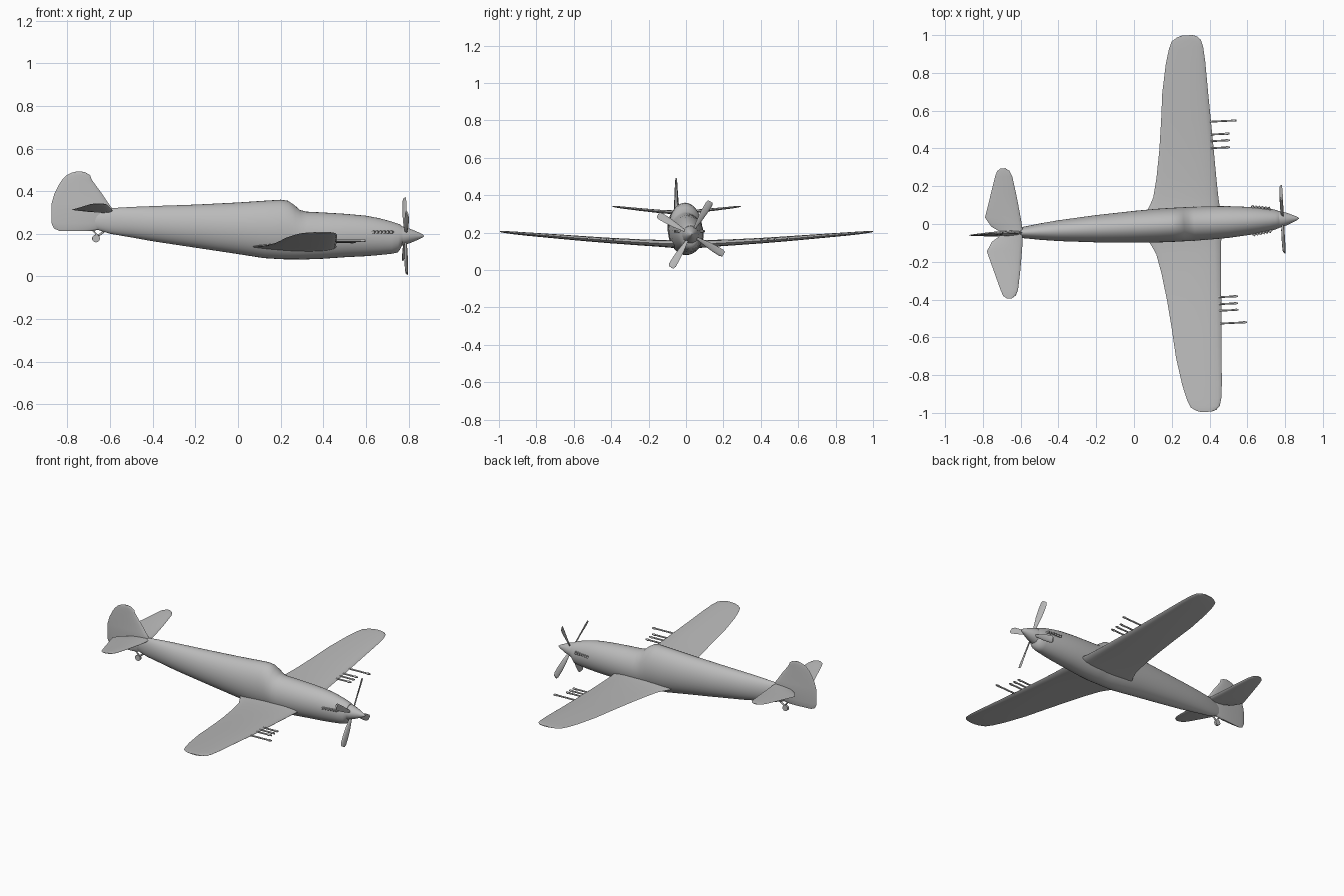
import bpy, bmesh, math
from mathutils import Matrix, Vector

cube = bpy.data.objects.get("Cube")
if cube:
    bpy.data.objects.remove(cube, do_unlink=True)

grey = bpy.data.materials.new("plain grey")
grey.use_nodes = True
grey.diffuse_color = (0.5, 0.5, 0.5, 1)
grey.node_tree.nodes["Principled BSDF"].inputs["Base Color"].default_value = (0.5, 0.5, 0.5, 1)

# The whole aircraft sits slightly yawed
PLACE = Matrix.Translation((0, -0.015, 0)) @ Matrix.Rotation(math.radians(2.95), 4, "Z")


def finish(name, bm, angle=45):
    bmesh.ops.recalc_face_normals(bm, faces=bm.faces)
    mesh = bpy.data.meshes.new(name)
    bm.to_mesh(mesh)
    bm.free()
    mesh.materials.append(grey)
    ob = bpy.data.objects.new(name, mesh)
    bpy.context.collection.objects.link(ob)
    ob.matrix_world = PLACE
    bpy.ops.object.select_all(action="DESELECT")
    ob.select_set(True)
    bpy.context.view_layer.objects.active = ob
    bpy.ops.object.shade_smooth_by_angle(angle=math.radians(angle))
    return ob


def loft(bm, rings):
    """Skin a list of equal point rings and cap both ends."""
    vs = [[bm.verts.new(p) for p in ring] for ring in rings]
    n = len(vs[0])
    for a, b in zip(vs, vs[1:]):
        for i in range(n):
            j = (i + 1) % n
            bm.faces.new((a[i], a[j], b[j], b[i]))
    bm.faces.new(vs[0][::-1])
    bm.faces.new(vs[-1])


def aerofoil(back, front, thick, n=10):
    """Closed section as (chord position, height) pairs."""
    pts = []
    for i in range(2 * n):
        a = math.pi * i / n
        c = (1 + math.cos(a)) / 2
        h = math.sin(a) * (0.35 + 0.65 * c) * thick * 0.62
        pts.append((back + (front - back) * c, h))
    return pts


def tube(bm, a, b, r, n=10, r2=None):
    a, b = Vector(a), Vector(b)
    q = (b - a).to_track_quat("Z", "Y").to_matrix().to_4x4()
    bmesh.ops.create_cone(bm, cap_ends=True, segments=n, radius1=r,
                          radius2=r if r2 is None else r2, depth=(b - a).length,
                          matrix=Matrix.Translation((a + b) / 2) @ q)


def body(name, stations, n=36):
    bm = bmesh.new()
    rings = []
    for x, low, high, half in stations:
        mid, rad = (low + high) / 2, (high - low) / 2
        rings.append([(x, half * math.cos(2 * math.pi * i / n),
                       mid + rad * math.sin(2 * math.pi * i / n)) for i in range(n)])
    loft(bm, rings)
    return finish(name, bm)


# Fuselage with canopy hump: x, bottom, top, half width
body("fuselage", [
    (-0.68, .225, .30, .010), (-0.6, .20, .32, .028), (-0.5, .183, .326, .043),
    (-0.4, .165, .33, .055), (-0.2, .135, .337, .072), (0, .105, .347, .084),
    (.12, .086, .355, .089), (.2, .081, .36, .09), (.235, .08, .355, .09),
    (.265, .08, .335, .09), (.29, .08, .312, .09), (.32, .08, .304, .09),
    (.4, .083, .30, .088), (.5, .09, .294, .084), (.6, .095, .285, .075),
    (.66, .10, .274, .068), (.72, .106, .258, .059), (.75, .112, .248, .052),
    (.762, .128, .243, .047), (.77, .143, .237, .044)])

# Pointed spinner
body("spinner", [(.765, .142, .236, .045), (.79, .15, .23, .04), (.82, .161, .219, .029),
                 (.85, .174, .206, .016), (.866, .182, .198, .008), (.874, .188, .192, .002)])


def flying_surface(name, stations):
    """Mirrored surface: span, trailing x, leading x, z, thickness."""
    bm = bmesh.new()
    full = [(-s[0],) + s[1:] for s in reversed(stations)] + stations
    loft(bm, [[(x, y, z + h) for x, h in aerofoil(back, front, t)]
              for y, back, front, z, t in full])
    return finish(name, bm, 60)


flying_surface("main_wing", [
    (.06, .06, .462, .14, .05), (.10, .085, .457, .141, .045), (.15, .11, .453, .143, .04),
    (.25, .132, .448, .148, .036), (.4, .155, .442, .157, .032), (.55, .172, .435, .168, .029),
    (.7, .186, .428, .18, .025), (.85, .212, .422, .192, .02), (.93, .233, .415, .199, .016),
    (.97, .25, .405, .203, .012), (.99, .28, .385, .205, .009), (.998, .305, .36, .206, .005)])

flying_surface("tailplane", [
    (.005, -.70, -.59, .308, .022), (.04, -.755, -.592, .31, .022), (.09, -.785, -.598, .313, .02),
    (.2, -.752, -.613, .324, .016), (.30, -.722, -.63, .335, .012),
    (.33, -.71, -.643, .339, .009), (.345, -.69, -.665, .341, .004)])

# Fin and rudder: height, trailing x, leading x, thickness
bm = bmesh.new()
loft(bm, [[(x, h, z) for x, h in aerofoil(back, front, t)] for z, back, front, t in [
    (.214, -.84, -.68, .012), (.225, -.865, -.63, .02), (.25, -.876, -.60, .026),
    (.32, -.877, -.592, .03), (.345, -.875, -.61, .026), (.39, -.862, -.64, .02),
    (.43, -.842, -.67, .016), (.455, -.825, -.688, .013), (.475, -.805, -.695, .011),
    (.487, -.78, -.715, .008), (.492, -.76, -.735, .004)]])
finish("fin_and_rudder", bm, 60)

# Four propeller blades, pitched about their own length
bm = bmesh.new()
for k in range(4):
    spin = Matrix.Translation((.787, 0, .19)) @ Matrix.Rotation(math.radians(-31 + 90 * k), 4, "X")
    rings = []
    for r, chord, pitch in [(.03, .014, 45), (.06, .022, 38), (.10, .034, 30),
                            (.15, .041, 24), (.19, .042, 20), (.205, .03, 19)]:
        m = spin @ Matrix.Translation((0, 0, r)) @ Matrix.Rotation(math.radians(90 + pitch), 4, "Z")
        rings.append([m @ Vector((x, h, 0)) for x, h in aerofoil(-chord / 2, chord / 2, .009, 6)])
    loft(bm, rings)
finish("propeller_blades", bm)

# Wing guns: three short barrels and one long one each side
bm = bmesh.new()
for side in (-1, 1):
    for y, tip in ((.395, .53), (.432, .53), (.467, .53), (.535, .572)):
        z = .142 + .048 * y
        tube(bm, (.40, side * y, z), (tip, side * y, z), .005)
        tube(bm, (tip - .022, side * y, z), (tip - .008, side * y, z), .0065)
finish("wing_guns", bm)

# Exhaust stubs along each side of the nose
bm = bmesh.new()
for side in (-1, 1):
    for i in range(6):
        x = .725 - .017 * i
        y = .056 + .0025 * i
        tube(bm, (x, side * (y - .01), .208), (x - .01, side * (y + .012), .208), .007, 8)
finish("exhaust_stubs", bm)

# Tail wheel on a short bent strut
bm = bmesh.new()
tube(bm, (-.625, 0, .215), (-.655, 0, .192), .005)
tube(bm, (-.69, 0, .225), (-.66, 0, .192), .004)
tube(bm, (-.662, 0, .196), (-.666, 0, .178), .006)
tube(bm, (-.667, -.007, .178), (-.667, .007, .178), .018, 18)
finish("tail_wheel", bm)
